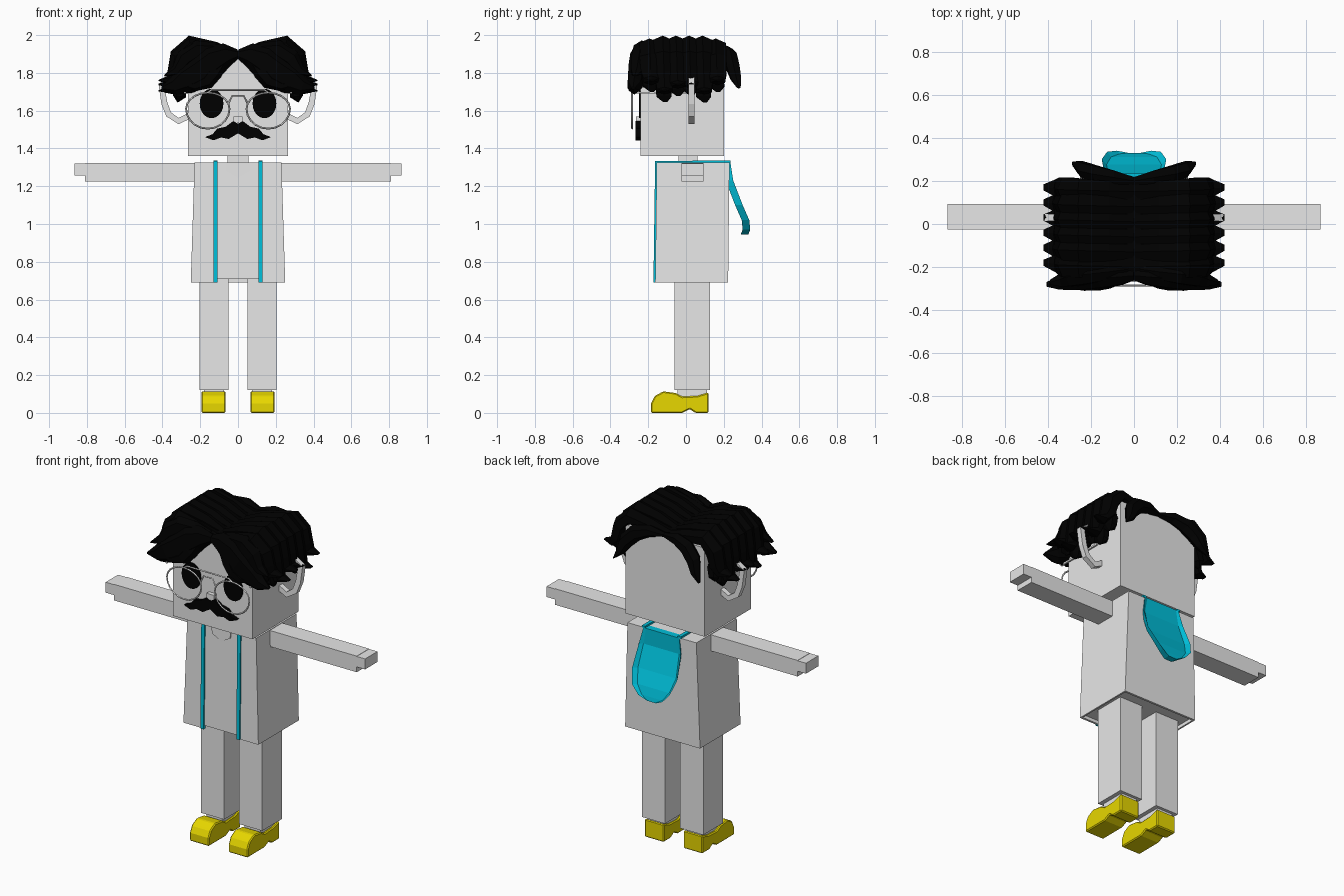
import bpy, bmesh, math
from mathutils import Vector

if "Cube" in bpy.data.objects:
    bpy.data.objects.remove(bpy.data.objects["Cube"], do_unlink=True)


def material(name, red, green, blue):
    m = bpy.data.materials.new(name)
    m.use_nodes = True
    m.diffuse_color = (red, green, blue, 1)
    m.node_tree.nodes["Principled BSDF"].inputs["Base Color"].default_value = m.diffuse_color
    return m


GREY = material("pale_grey", 0.8, 0.8, 0.8)
BLACK = material("black", 0, 0, 0)
YELLOW = material("yellow", 0.8, 0.68, 0)
CYAN = material("cyan", 0, 0.53, 0.71)


def loft(name, rings, mat):
    """Skin a list of equal-sized rings and cap both ends."""
    bm = bmesh.new()
    rows = [[bm.verts.new(point) for point in ring] for ring in rings]
    count = len(rows[0])
    for lower, upper in zip(rows, rows[1:]):
        for i in range(count):
            j = (i + 1) % count
            bm.faces.new((lower[i], lower[j], upper[j], upper[i]))
    bm.faces.new(rows[0])
    bm.faces.new(rows[-1])
    bmesh.ops.recalc_face_normals(bm, faces=bm.faces)
    mesh = bpy.data.meshes.new(name)
    bm.to_mesh(mesh)
    bm.free()
    mesh.materials.append(mat)
    ob = bpy.data.objects.new(name, mesh)
    bpy.context.collection.objects.link(ob)
    return ob


def rect(left, right, front, back, z):
    return [(left, front, z), (right, front, z), (right, back, z), (left, back, z)]


def box(name, x, y, z, mat):
    return loft(name, [rect(*x, *y, height) for height in z], mat)


def plate(name, outline, depths, mat):
    """Flat outline in x and z, extruded between two depths."""
    return loft(name, [[(x, y, z) for x, z in outline] for y in depths], mat)


def sweep(name, path, sizes, side, mat, sides):
    """Tube along a path; sizes are half width along side and half thickness."""
    points, rings = [Vector(p) for p in path], []
    last = len(points) - 1
    for i, (point, (width, thick)) in enumerate(zip(points, sizes)):
        tangent = points[min(i + 1, last)] - points[max(i - 1, 0)]
        normal = tangent.cross(side).normalized()
        turns = [math.tau * (k + 0.5) / sides for k in range(sides)]
        rings.append([point + side * width * math.cos(a) + normal * thick * math.sin(a) for a in turns])
    return loft(name, rings, mat)


def lock(name, sign, y, drift, outline, width, thick):
    """Hair lock that swells in the middle, tapers to a tip and drifts in depth."""
    path, sizes = [], []
    for i, (x, z) in enumerate(outline):
        u = i / (len(outline) - 1)
        swell = math.sin(math.pi * (0.08 + 0.9 * u))
        path.append((sign * x, y + drift * u, z))
        sizes.append((width * math.sqrt(swell), thick * swell))
    sweep(name, path, sizes, Vector((0, 1, 0)), BLACK, 6)


def wire(name, outline, cyclic=False):
    """Thin round wire lying in the plane of the glasses."""
    curve = bpy.data.curves.new(name, "CURVE")
    curve.dimensions = "3D"
    curve.bevel_depth = 0.005
    curve.bevel_resolution = 0
    spline = curve.splines.new("POLY")
    spline.points.add(len(outline) - 1)
    for target, (x, z) in zip(spline.points, outline):
        target.co = (x, LENS_Y, z, 1)
    spline.use_cyclic_u = cyclic
    curve.materials.append(GREY)
    bpy.context.collection.objects.link(bpy.data.objects.new(name, curve))


LENS_Y = -0.285
FACE_Y = -0.24

# Head, neck and nose
box("head", (-0.265, 0.265), (FACE_Y, 0.2), (1.36, 1.895), GREY)
box("neck", (-0.055, 0.055), (-0.04, 0.06), (1.3, 1.38), GREY)
box("nose", (-0.025, 0.025), (-0.265, FACE_Y), (1.535, 1.57), GREY)

# Coat with a recessed underside and a notch at the front opening
coat = loft("coat", [
    rect(-0.24, 0.24, -0.15, 0.21, 0.71),
    rect(-0.24, 0.24, -0.15, 0.21, 0.69),
    rect(-0.25, 0.25, -0.163, 0.223, 0.69),
    rect(-0.23, 0.23, -0.155, 0.23, 1.325)], GREY)
notch = box("coat_notch_cutter", (-0.11, 0.11), (-0.3, -0.12), (0.6, 0.71), GREY)
notch.hide_render = True
notch.hide_viewport = True
cut = coat.modifiers.new("front_notch", "BOOLEAN")
cut.operation = "DIFFERENCE"
cut.object = notch
plate("collar", [(-0.065, 1.32), (0.065, 1.32), (0.06, 1.28), (0, 1.245), (-0.06, 1.28)],
      (-0.162, -0.152), GREY)

# Hood: a shallow hollow shield hanging on the back (height, depth, half width)
hood = [(1.326, 0.235, 0.12), (1.23, 0.25, 0.14), (1.1, 0.3, 0.15),
        (1.02, 0.335, 0.125), (0.97, 0.34, 0.08), (0.945, 0.33, 0.03)]
hood_rings = []
for i, (z, y, rim) in enumerate(hood):
    floor = y - 0.025 * math.sin(math.pi * i / (len(hood) - 1))
    inner, back = rim * 0.85, y - 0.04
    hood_rings.append([(-rim, y, z), (-inner, floor, z), (inner, floor, z),
                       (rim, y, z), (inner, back, z), (-inner, back, z)])
loft("hood", hood_rings, CYAN)

# Hair along the centre parting
box("hair_parting", (-0.08, 0.08), (-0.2, 0.19), (1.89, 1.91), BLACK)

circle = [(math.cos(math.tau * k / 20), math.sin(math.tau * k / 20)) for k in range(20)]

for side, s in (("left", 1), ("right", -1)):
    # Limbs
    box(side + "_arm", (s * 0.22, s * 0.81), (-0.025, 0.093), (1.225, 1.322), GREY)
    box(side + "_hand", (s * 0.8, s * 0.866), (-0.025, 0.093), (1.257, 1.32), GREY)
    box(side + "_leg", (s * 0.05, s * 0.205), (-0.062, 0.128), (0.12, 0.715), GREY)
    box(side + "_ankle", (s * 0.075, s * 0.18), (-0.045, 0.11), (0.07, 0.125), GREY)

    # Shoe from a side profile, with an arch in front of the heel
    profile = [(0.12, 0), (0.12, 0.108), (0.06, 0.09), (-0.02, 0.086), (-0.055, 0.105), (-0.12, 0.114),
               (-0.165, 0.09), (-0.185, 0.05), (-0.185, 0), (-0.02, 0), (0.02, 0.02), (0.05, 0)]
    shoe = loft(side + "_shoe", [[(s * x, y, z) for y, z in profile] for x in (0.065, 0.194)], YELLOW)
    soften = shoe.modifiers.new("soft_edges", "BEVEL")
    soften.width = 0.006
    soften.segments = 1

    # Coat trim running up the front and over the shoulder to the hood
    trim = [(s * 0.12, y, z) for y, z in ((-0.166, 0.69), (-0.158, 1.33), (0.235, 1.33))]
    sweep(side + "_trim", trim, [(0.015, 0.009)] * len(trim), Vector((1, 0, 0)), CYAN, 4)

    # Eye and half moustache
    plate(side + "_eye", [(s * 0.14 + 0.063 * x, 1.638 + 0.078 * z) for x, z in circle],
          (FACE_Y - 0.008, FACE_Y), BLACK)
    half = [(0, 1.53), (0.025, 1.545), (0.065, 1.515), (0.11, 1.505), (0.135, 1.475), (0.175, 1.46),
            (0.13, 1.443), (0.09, 1.458), (0.05, 1.45), (0, 1.48)]
    plate(side + "_moustache", [(s * x, z) for x, z in half], (-0.267, FACE_Y), BLACK)

    # Glasses: teardrop rim and a temple reaching back to the ear
    wire(side + "_glasses_rim", [(s * (0.16 + 0.115 * x), 1.61 + (0.095 - 0.01 * math.copysign(1, z)) * z)
                                 for x, z in circle], cyclic=True)
    box(side + "_glasses_temple", (s * 0.275, s * 0.285), (LENS_Y, 0.02), (1.69, 1.7), GREY)

    # Hoop-shaped ear
    hoop = [(0.25, 1.755), (0.35, 1.77), (0.405, 1.735), (0.39, 1.64), (0.367, 1.58), (0.314, 1.545), (0.25, 1.577)]
    sweep(side + "_ear", [(s * x, 0.03, z) for x, z in hoop], [(0.022, 0.023)] * len(hoop),
          Vector((0, 1, 0)), GREY, 4)

    # Rows of locks from the centre parting over the side of the head
    for i in range(6):
        y = -0.2 + 0.07 * i
        tip = 1.7 + 0.03 * math.cos(2.5 * i)
        crown = 1.95 - 0.015 * (i in (0, 5))
        lock(f"{side}_hair_lock_{i}", s, y, 0.02,
             [(0, 1.9), (0.12, crown - 0.02), (0.25, crown), (0.31, crown - 0.06), (0.33, 1.8),
              (0.36, tip + 0.03), (0.42, tip + 0.03)], 0.065, 0.052)
        lock(f"{side}_hair_strand_{i}", s, y, 0.02,
             [(0.3, 1.9), (0.3, 1.78), (0.31, tip), (0.32, tip - 0.03)], 0.05, 0.04)

    # Fringe: a main lock, a curl framing the forehead and an upper wave
    lock(side + "_fringe", s, FACE_Y, -0.04,
         [(0, 1.9), (0.06, 1.895), (0.13, 1.865), (0.2, 1.81), (0.28, 1.765), (0.34, 1.73), (0.405, 1.72)],
         0.05, 0.095)
    lock(side + "_fringe_curl", s, FACE_Y, -0.05,
         [(0.03, 1.895), (0.085, 1.86), (0.125, 1.805), (0.165, 1.755), (0.23, 1.73), (0.3, 1.735)],
         0.045, 0.045)
    lock(side + "_fringe_wave", s, -0.21, -0.06,
         [(0.03, 1.91), (0.12, 1.92), (0.21, 1.92), (0.28, 1.875), (0.325, 1.81), (0.39, 1.785)],
         0.05, 0.055)

    # Lock draped over the back corner of the head
    lock(side + "_back_lock", s, 0.2, 0.08,
         [(0, 1.905), (0.09, 1.91), (0.17, 1.885), (0.225, 1.83), (0.25, 1.77), (0.285, 1.72)],
         0.042, 0.048)

# Glasses brow bar and bridge
wire("glasses_brow_bar", [(-0.16, 1.695), (-0.14, 1.71), (0.14, 1.71), (0.16, 1.695)])
wire("glasses_bridge", [(-0.05, 1.64), (-0.03, 1.68), (0.03, 1.68), (0.05, 1.64)])
